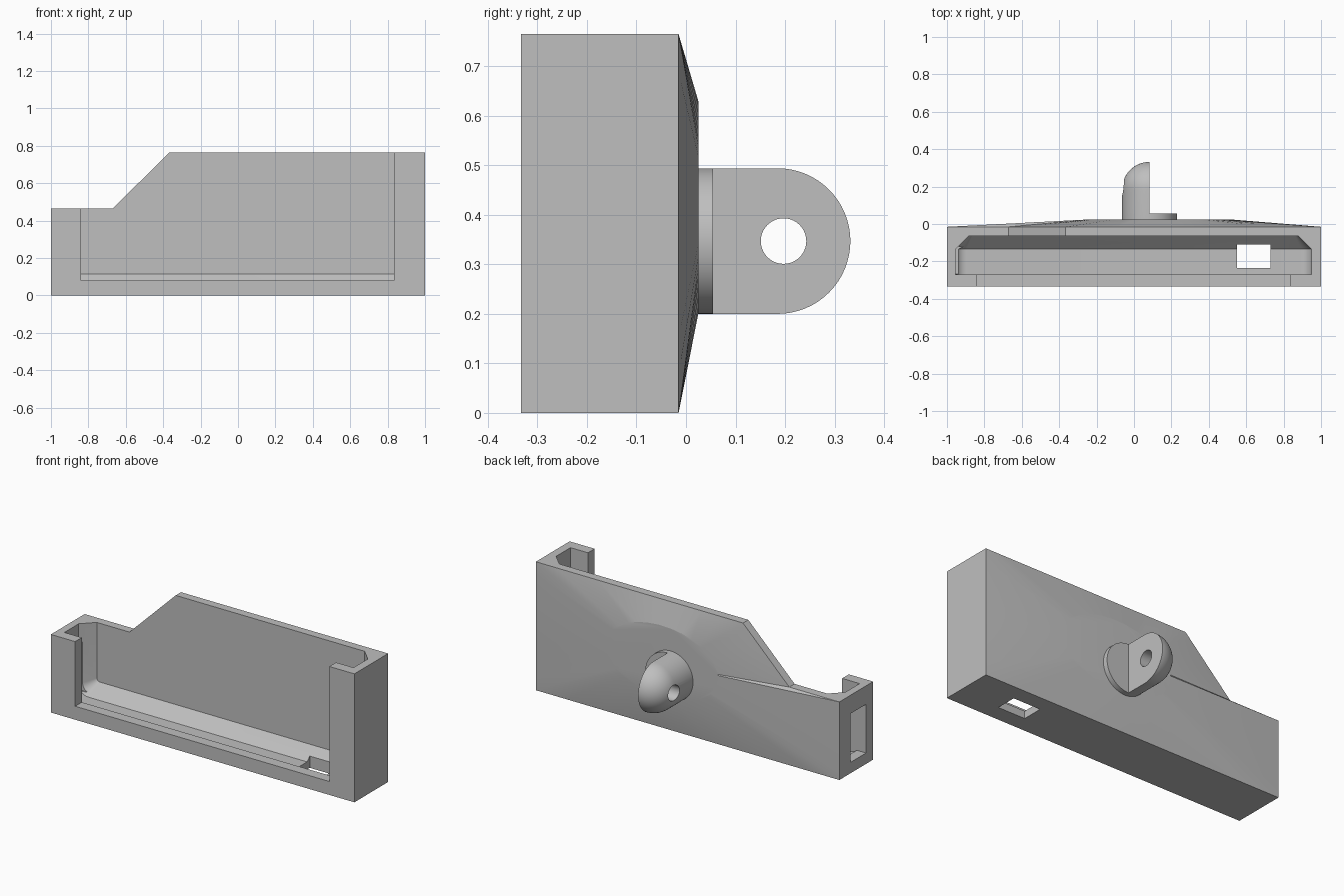
import bpy, bmesh
from math import sin, cos, pi, atan2
from mathutils import Vector

cube = bpy.data.objects.get("Cube")
if cube:
    bpy.data.objects.remove(cube, do_unlink=True)

grey = bpy.data.materials.new("light grey plastic")
grey.use_nodes = True
grey.diffuse_color = (0.52, 0.52, 0.52, 1)
grey.node_tree.nodes["Principled BSDF"].inputs["Base Color"].default_value = grey.diffuse_color


def loft(name, rings):
    """Closed solid through rings of equal length, capped at both ends."""
    bm = bmesh.new()
    loops = [[bm.verts.new(p) for p in ring] for ring in rings]
    for a, b in zip(loops, loops[1:]):
        for i in range(len(a)):
            j = (i + 1) % len(a)
            bm.faces.new((a[i], a[j], b[j], b[i]))
    bm.faces.new(loops[0])
    bm.faces.new(loops[-1])
    bmesh.ops.recalc_face_normals(bm, faces=bm.faces)
    mesh = bpy.data.meshes.new(name)
    bm.to_mesh(mesh)
    bm.free()
    mesh.materials.append(grey)
    obj = bpy.data.objects.new(name, mesh)
    bpy.context.collection.objects.link(obj)
    return obj


def box(name, x, y, z):
    return loft(name, [[(x[0], v, z[0]), (x[1], v, z[0]),
                        (x[1], v, z[1]), (x[0], v, z[1])] for v in y])


def cut(obj, cutter):
    cutter.hide_render = True
    mod = obj.modifiers.new("cut", 'BOOLEAN')
    mod.operation, mod.solver, mod.object = 'DIFFERENCE', 'EXACT', cutter
    bpy.context.view_layer.objects.active = obj
    bpy.ops.object.modifier_apply(modifier=mod.name)
    bpy.data.objects.remove(cutter, do_unlink=True)


def smooth(obj, angle):
    bpy.ops.object.select_all(action='DESELECT')
    obj.select_set(True)
    bpy.context.view_layer.objects.active = obj
    bpy.ops.object.shade_smooth_by_angle(angle=angle)


# Holder body: stepped outline, its back swelling to a low oval plateau
corners = [Vector(p) for p in ((-1, 0), (1, 0), (1, 0.765), (-0.365, 0.765),
                               (-0.67, 0.465), (-1, 0.465))]
steps = 10
outline = [a.lerp(b, i / steps)
           for a, b in zip(corners, corners[1:] + corners[:1]) for i in range(steps)]
centre, rx, rz = Vector((0.14, 0.415)), 0.37, 0.215
plateau = []
for p in outline:
    d = p - centre
    t = atan2(d.y / rz, d.x / rx)
    plateau.append((centre.x + rx * cos(t), 0.025, centre.y + rz * sin(t)))
body = loft("holder_body", [[(p.x, -0.333, p.y) for p in outline],
                            [(p.x, -0.015, p.y) for p in outline], plateau])


# Pocket: open at the top, rounded lower corners, chamfered towards the back
def pocket_ring(y, inset, radius):
    x0, x1, z0 = -0.955 + inset, 0.95 - inset, 0.045 + inset
    ring = [(x1, y, 1), (x0, y, 1)]
    for cx, start in ((x0 + radius, pi), (x1 - radius, 1.5 * pi)):
        for i in range(9):
            t = start + i * pi / 16
            ring.append((cx + radius * cos(t), y, z0 + radius + radius * sin(t)))
    return ring


cut(body, loft("pocket_cutter", [pocket_ring(-0.27, 0, 0.06), pocket_ring(-0.135, 0, 0.06),
                                 pocket_ring(-0.065, 0.07, 0.02)]))

# Front window, end opening and bottom slot
cut(body, box("window_cutter", (-0.84, 0.835), (-0.5, -0.2), (0.08, 1.1)))
cut(body, box("end_cutter", (-1.2, -0.905), (-0.266, -0.12), (0.065, 0.355)))
cut(body, box("slot_cutter", (0.55, 0.73), (-0.235, -0.11), (-0.1, 0.16)))
smooth(body, 0.2)

# Mounting lug: round-ended post with one half cut down to a thin disc
mx, mz, r, dome = 0.083, 0.347, 0.147, 0.185
sides = 64


def circle_y(radius, y):
    return [(mx + radius * cos(2 * pi * i / sides), y, mz + radius * sin(2 * pi * i / sides))
            for i in range(sides)]


arc = [i * pi / 2 / 16 for i in range(16)] + [1.55]
lug = loft("mounting_lug", [circle_y(r, 0)] + [circle_y(r * cos(t), dome + r * sin(t)) for t in arc])
cut(lug, box("half_cutter", (mx, 0.5), (0.055, 0.6), (0, 0.8)))
hole = [[(x, 0.197 + 0.046 * cos(2 * pi * i / 40), mz + 0.046 * sin(2 * pi * i / 40))
         for i in range(40)] for x in (-0.3, 0.3)]
cut(lug, loft("hole_cutter", hole))
smooth(lug, 0.5)
